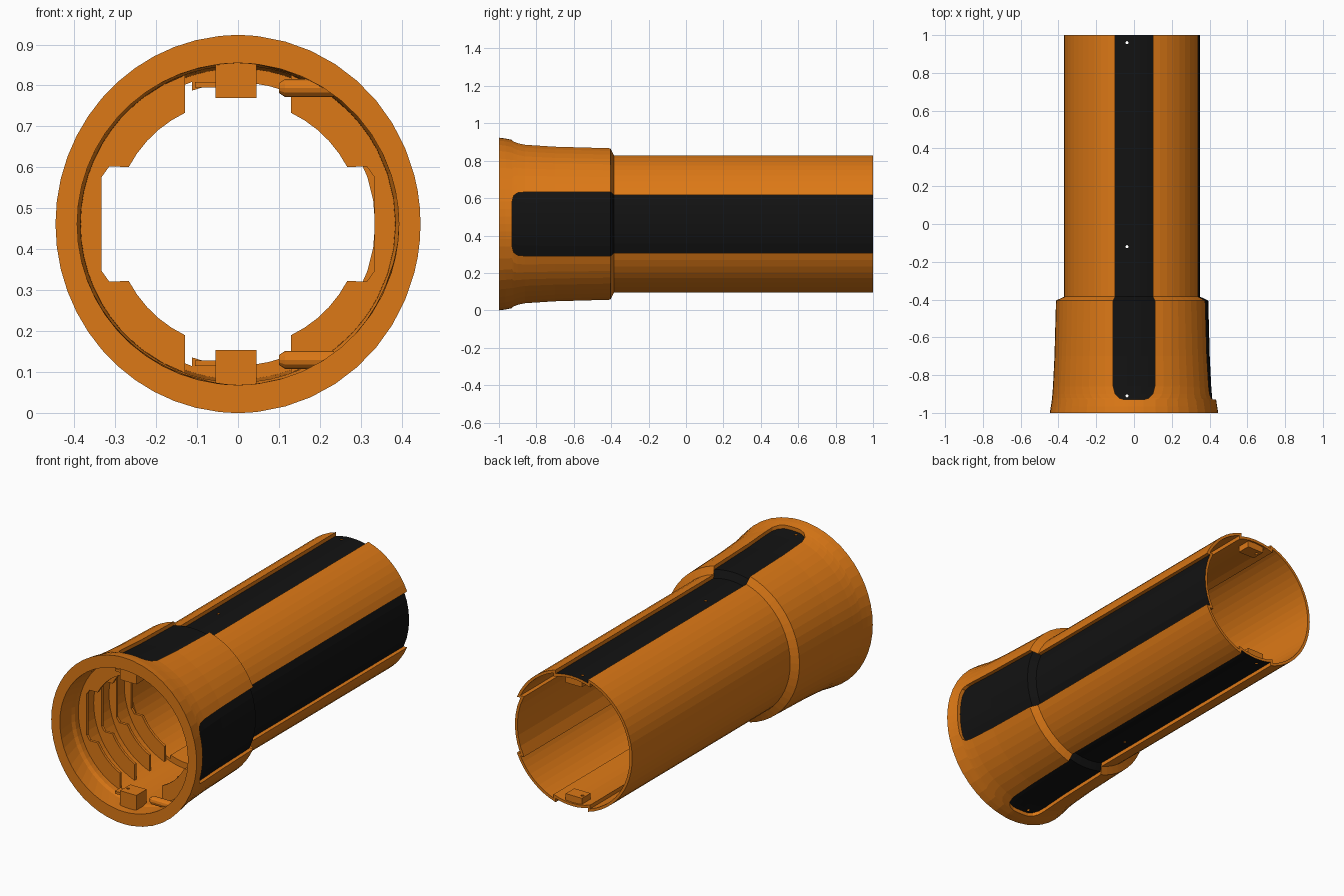
import bpy, bmesh
from math import sin, cos, asin, sqrt, radians, atan2, pi
from mathutils import Matrix, Vector

if "Cube" in bpy.data.objects:
    bpy.data.objects.remove(bpy.data.objects["Cube"])

CZ = 0.4615  # height of the tube axis


def material(name, rgb):
    m = bpy.data.materials.new(name)
    m.diffuse_color = (*rgb, 1)
    m.use_nodes = True
    m.node_tree.nodes["Principled BSDF"].inputs["Base Color"].default_value = m.diffuse_color
    return m


ORANGE = material("orange_plastic", (0.72, 0.19, 0.008))
BLACK = material("black_grip", (0.006, 0.006, 0.006))


def finish(bm, name, mats=(ORANGE,)):
    bmesh.ops.recalc_face_normals(bm, faces=bm.faces)
    me = bpy.data.meshes.new(name)
    bm.to_mesh(me)
    bm.free()
    ob = bpy.data.objects.new(name, me)
    for m in mats:
        me.materials.append(m)
    bpy.context.collection.objects.link(ob)
    return ob


def add_box(bm, x0, x1, y0, y1, z0, z1):
    mat = Matrix.Translation(((x0 + x1) / 2, (y0 + y1) / 2, (z0 + z1) / 2)) @ \
        Matrix.Diagonal((x1 - x0, y1 - y0, z1 - z0, 1))
    bmesh.ops.create_cube(bm, size=1, matrix=mat)


def add_cyl(bm, r0, r1, depth, matrix, sides=12):
    bmesh.ops.create_cone(bm, cap_ends=True, segments=sides, radius1=r0,
                          radius2=r1, depth=depth, matrix=matrix)


# Cross-section: ellipse with sunken channels at right, top and bottom
FLOOR = 6


def ring(y, rx, rz, d, w_side, w_top):
    chans = [(0, w_side, rz), (pi / 2, w_top, rx), (3 * pi / 2, w_top, rx),
             (2 * pi, w_side, rz)]
    pts, is_floor = [], []
    for i in range(3):
        c, w, r = chans[i]
        g = asin(w / (r - d))
        for k in range(FLOOR + 1):
            a = c - g + 2 * g * k / FLOOR
            pts.append(((rx - d) * cos(a), y, CZ + (rz - d) * sin(a)))
            is_floor.append(k < FLOOR)
        c2, w2, r2 = chans[i + 1]
        a0, a1 = c + asin(w / r), c2 - asin(w2 / r2)
        n = 24 if i == 1 else 8
        for k in range(n + 1):
            a = a0 + (a1 - a0) * k / n
            pts.append((rx * cos(a), y, CZ + rz * sin(a)))
            is_floor.append(False)
    return pts, is_floor


# y, x radius, z radius, channel depth, side half width, top half width
outer = [(-1.0, .446, .4615, 0, .12, .05),
         (-.965, .440, .457, 0, .12, .05),
         (-.93, .435, .450, 0, .12, .05),
         (-.93, .435, .450, .02, .12, .05),
         (-.922, .434, .448, .02, .152, .078),
         (-.90, .432, .444, .02, .167, .10),
         (-.86, .429, .438, .02, .171, .11),
         (-.70, .421, .428, .02, .172, .11),
         (-.405, .413, .42, .02, .172, .11),
         (-.385, .37, .381, .02, .155, .10),
         (1.0, .37, .381, .02, .155, .10)]
inner = [(1.0, .355, .366, .02, .167, .112),
         (-.43, .355, .366, .02, .167, .112),
         (-.43, .375, .38, 0, .167, .112),
         (-.88, .385, .387, 0, .18, .12),
         (-.90, .393, .393, 0, .18, .12),
         (-1.0, .393, .393, 0, .12, .05)]

# Housing: one closed loft, outside then inside
bm = bmesh.new()
secs = outer + inner
rings = []
for s in secs:
    pts, floor = ring(*s)
    rings.append([bm.verts.new(p) for p in pts])
n = len(floor)
for i, s in enumerate(secs):
    A, B = rings[i], rings[(i + 1) % len(secs)]
    grip = 3 <= i < len(outer) - 1
    for j in range(n):
        k = (j + 1) % n
        f = bm.faces.new((A[j], A[k], B[k], B[j]))
        f.material_index = 1 if grip and floor[j] else 0
bmesh.ops.remove_doubles(bm, verts=bm.verts, dist=1e-5)
bmesh.ops.dissolve_degenerate(bm, edges=bm.edges, dist=1e-6)
housing = finish(bm, "housing", (ORANGE, BLACK))

# Screw hole cutters through top and bottom
HOLES = (-.91, -.12, .96)
bm = bmesh.new()
for y in HOLES:
    add_cyl(bm, .008, .008, 1.2, Matrix.Translation((-.037, y, CZ)))
cutter = finish(bm, "screw_hole_cutter")
cutter.hide_render = True
cutter.display_type = 'WIRE'

# Screw blocks inside, top and bottom
bm = bmesh.new()
for y, reach in zip(HOLES, (.395, .35, .35)):
    y0, y1 = y - .045, min(y + .045, .99)
    for s in (1, -1):
        z = sorted((CZ + s * .308, CZ + s * reach))
        add_box(bm, -.055, .045, y0, y1, *z)
blocks = finish(bm, "screw_blocks")

for ob in (housing, blocks):
    mod = ob.modifiers.new("screw_holes", 'BOOLEAN')
    mod.object = cutter
    mod.operation = 'DIFFERENCE'
    mod.solver = 'EXACT'

# Ribs in the head: stepped crescent plates on both sides
for side, name in ((1, "right_ribs"), (-1, "left_ribs")):
    bm = bmesh.new()
    a_in0, a_in1 = atan2(.14, .267), atan2(.272, .13)
    upper = [(.333, .115), (.315, .14)]
    upper += [(.301 * cos(a), .301 * sin(a)) for a in
              [a_in0 + (a_in1 - a_in0) * k / 5 for k in range(6)]]
    r_out = .386
    a_top = atan2(sqrt(r_out ** 2 - .13 ** 2), .13)
    arc = [(r_out * cos(a), r_out * sin(a)) for a in
           [a_top * (1 - k / 8) for k in range(17)]]
    lower = [(x, -z) for x, z in reversed(upper)]
    outline = upper + arc + lower
    for y in (-.85, -.72, -.59, -.46):
        f = bm.faces.new([bm.verts.new((side * x, y, CZ + z)) for x, z in outline])
        ext = bmesh.ops.extrude_face_region(bm, geom=[f])
        bmesh.ops.translate(bm, vec=Vector((0, .015, 0)),
                            verts=[v for v in ext['geom']
                                   if isinstance(v, bmesh.types.BMVert)])
    finish(bm, name)

# Locating pins and small clip tabs near the mouth
for s, name in ((1, "top"), (-1, "bottom")):
    z = CZ + s * .332
    rot = Matrix.Rotation(radians(90), 4, 'Y')
    bm = bmesh.new()
    add_cyl(bm, .022, .022, .12, Matrix.Translation((.175, -.91, z)) @ rot)
    add_cyl(bm, .012, .022, .015, Matrix.Translation((.1075, -.91, z)) @ rot)
    finish(bm, name + "_pin")
    bm = bmesh.new()
    zs = sorted((CZ + s * .333, CZ + s * .347))
    add_box(bm, -.105, -.055, -.93, -.88, *zs)
    finish(bm, name + "_clip_tab")
